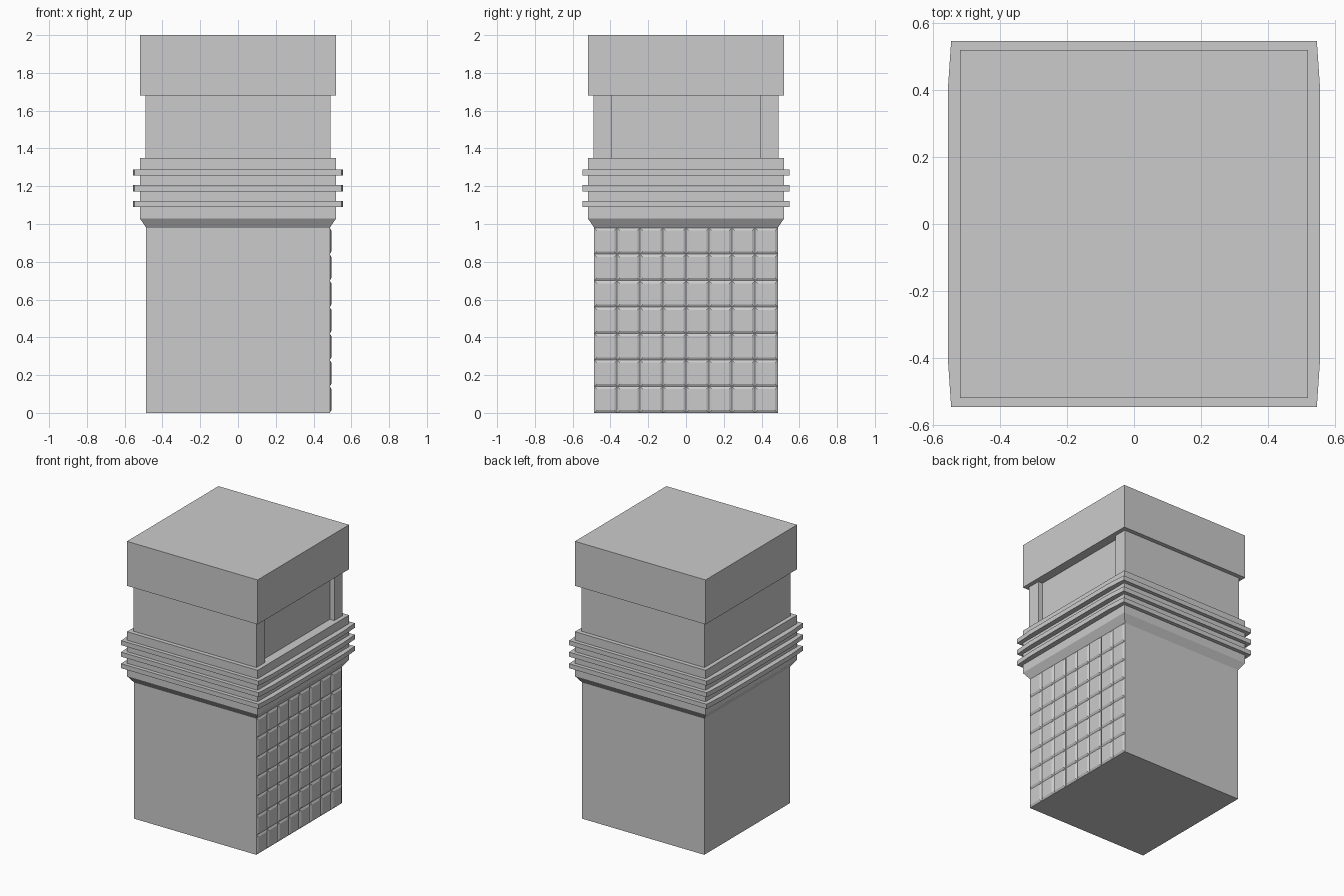
import bpy, bmesh
from mathutils import Vector

if "Cube" in bpy.data.objects:
    bpy.data.objects.remove(bpy.data.objects["Cube"])


def finish(name, bm):
    bmesh.ops.recalc_face_normals(bm, faces=bm.faces)
    mesh = bpy.data.meshes.new(name)
    bm.to_mesh(mesh)
    bm.free()
    obj = bpy.data.objects.new(name, mesh)
    bpy.context.collection.objects.link(obj)
    return obj


def loft(name, levels):
    """Skin a stack of (outline, z) rings with equal point counts and cap the ends."""
    bm = bmesh.new()
    rings = [[bm.verts.new((x, y, z)) for x, y in pts] for pts, z in levels]
    n = len(rings[0])
    for a, b in zip(rings, rings[1:]):
        for i in range(n):
            j = (i + 1) % n
            bm.faces.new((a[i], a[j], b[j], b[i]))
    bm.faces.new(rings[0])
    bm.faces.new(rings[-1])
    return finish(name, bm)


def square(h):
    return [(-h, -h), (h, -h), (h, h), (-h, h)]


def bowed(h, mid):
    """Square outline whose left and right sides bulge out to mid."""
    return [(-h, -h), (h, -h), (mid, -0.4), (mid, 0.4),
            (h, h), (-h, h), (-mid, 0.4), (-mid, -0.4)]


# Lower body: right face is a grid of raised bevelled tiles
W, H, COLS, ROWS = 0.486, 0.98, 8, 7
bm = bmesh.new()
grid = [[bm.verts.new((W, -W + 2 * W * c / COLS, H * r / ROWS))
         for c in range(COLS + 1)] for r in range(ROWS + 1)]
tiles = [bm.faces.new((grid[r][c], grid[r][c + 1], grid[r + 1][c + 1], grid[r + 1][c]))
         for r in range(ROWS) for c in range(COLS)]
border = [e for e in bm.edges if e.is_boundary]
ext = bmesh.ops.extrude_edge_only(bm, edges=border)["geom"]
back_verts = [g for g in ext if isinstance(g, bmesh.types.BMVert)]
bmesh.ops.translate(bm, verts=back_verts, vec=Vector((-2 * W, 0, 0)))
bmesh.ops.holes_fill(bm, edges=[e for e in bm.edges if e.is_boundary], sides=0)
bmesh.ops.recalc_face_normals(bm, faces=bm.faces)
bmesh.ops.inset_individual(bm, faces=tiles, thickness=0.02, depth=0.008)
finish("tiled_body", bm)

# Collar: flared foot and three projecting ridges
C = 0.52
core, ridge = bowed(C, C), bowed(0.547, 0.557)
levels = [(bowed(W, W), H), (core, 1.03)]
for z in (1.09, 1.173, 1.256):
    levels += [(core, z), (ridge, z), (ridge, z + 0.033), (core, z + 0.033)]
levels.append((core, 1.35))
loft("ridged_collar", levels)

# Neck with a shallow recess between two posts on the right side
N, P, D = 0.49, 0.395, 0.035
neck = [(-N, -N), (N, -N), (N, -P), (N - D, -P),
        (N - D, P), (N, P), (N, N), (-N, N)]
loft("recessed_neck", [(neck, 1.35), (neck, 1.68)])

# Cap block
loft("top_cap", [(square(C), 1.68), (square(C), 2.0)])
